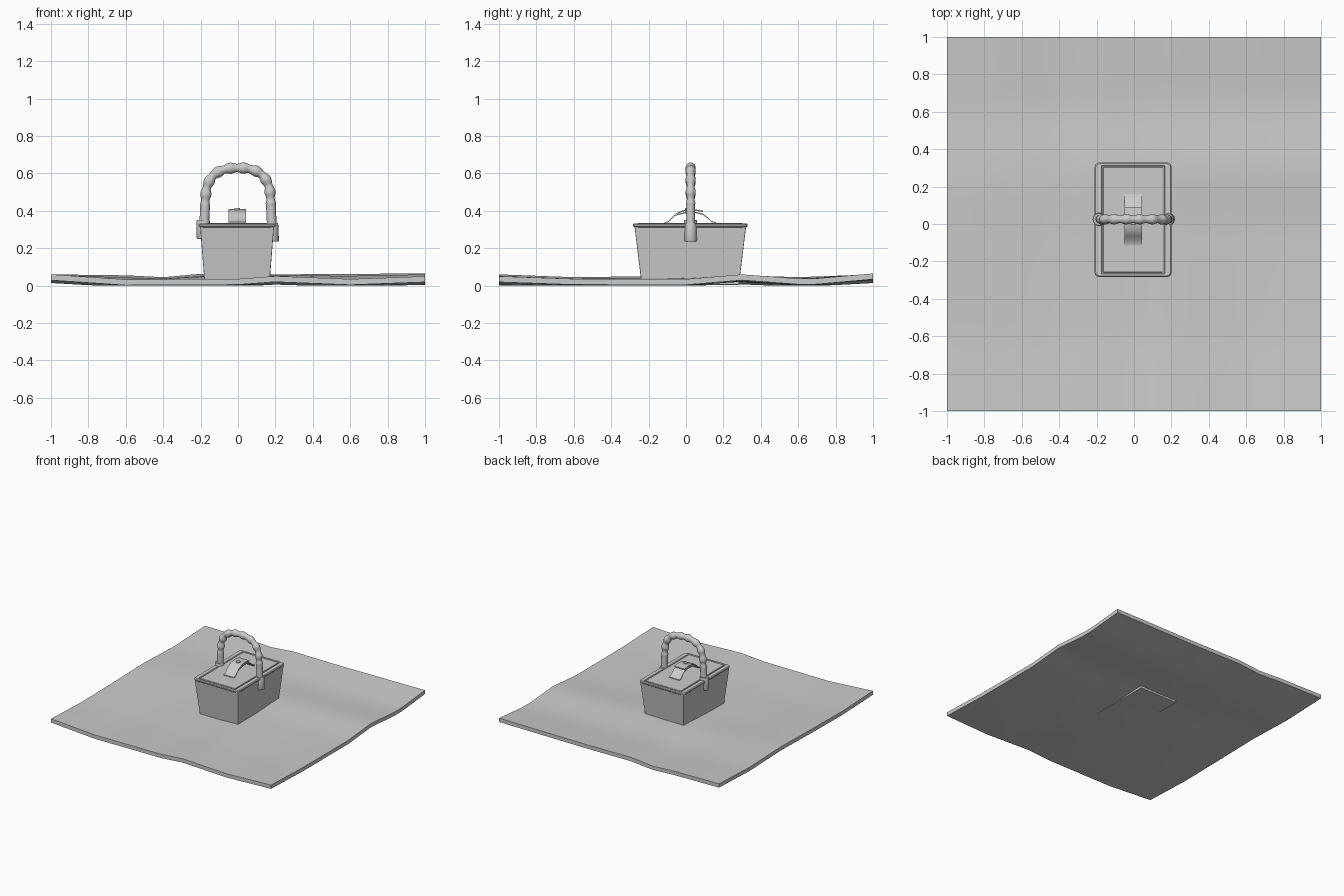
import bpy, bmesh, math
from mathutils import Vector

if "Cube" in bpy.data.objects:
    bpy.data.objects.remove(bpy.data.objects["Cube"])


def make(name, verts, faces, smooth=None, bevel=0):
    me = bpy.data.meshes.new(name)
    bm = bmesh.new()
    vs = [bm.verts.new(v) for v in verts]
    for f in faces:
        bm.faces.new([vs[i] for i in f])
    bmesh.ops.recalc_face_normals(bm, faces=bm.faces)
    bm.to_mesh(me)
    bm.free()
    ob = bpy.data.objects.new(name, me)
    bpy.context.collection.objects.link(ob)
    if bevel:
        m = ob.modifiers.new("Bevel", 'BEVEL')
        m.width, m.segments = bevel, 2
    if smooth:
        bpy.ops.object.select_all(action='DESELECT')
        ob.select_set(True)
        bpy.context.view_layer.objects.active = ob
        bpy.ops.object.shade_smooth_by_angle(angle=math.radians(smooth))
    return ob


def loft(name, rings, **kw):
    n = len(rings[0])
    faces = [(r * n + i, r * n + (i + 1) % n, (r + 1) * n + (i + 1) % n, (r + 1) * n + i)
             for r in range(len(rings) - 1) for i in range(n)]
    faces += [tuple(range(n)), tuple(range((len(rings) - 1) * n, len(rings) * n))]
    return make(name, [v for r in rings for v in r], faces, **kw)


def rect(hx, hy, z, r=0.0, cx=-0.005, cy=0.023):
    """Rectangle outline, with rounded corners if r > 0."""
    pts = []
    for k, (sx, sy) in enumerate([(1, 1), (-1, 1), (-1, -1), (1, -1)]):
        for j in range(4 if r else 1):
            a = math.radians(90 * k + 30 * j)
            pts.append((cx + sx * (hx - r) + r * math.cos(a),
                        cy + sy * (hy - r) + r * math.sin(a), z))
    return pts


# Wavy blanket, blended between four edge profiles
def interp(prof, t):
    for (a, za), (b, zb) in zip(prof, prof[1:]):
        if t <= b:
            return za + (zb - za) * (t - a) / (b - a)
    return prof[-1][1]


front = [(-1, .06), (-.6, .033), (0, .036), (.2, .051), (.6, .035), (1, .05)]
back = [(-1, .06), (-.6, .055), (-.4, .045), (-.2, .063), (.2, .06), (1, .065)]
left = [(-1, .06), (-.6, .045), (-.2, .05), (.2, .058), (.6, .045), (1, .06)]
right = [(-1, .05), (-.6, .036), (0, .035), (.3, .06), (.65, .034), (1, .065)]


def cloth(x, y):
    u, v = (x + 1) / 2, (y + 1) / 2
    ruled_x = (1 - v) * interp(front, x) + v * interp(back, x)
    ruled_y = (1 - u) * interp(left, y) + u * interp(right, y)
    corners = (1 - u) * ((1 - v) * .06 + v * .06) + u * ((1 - v) * .05 + v * .065)
    return ruled_x + ruled_y - corners


N = 20
T = 0.031
pts = [(-1 + 2 * i / N, -1 + 2 * j / N) for j in range(N + 1) for i in range(N + 1)]
S = len(pts)
verts = [(x, y, cloth(x, y)) for x, y in pts]
verts += [(x, y, max(0, cloth(x, y) - T)) for x, y in pts]
faces = []
for j in range(N):
    for i in range(N):
        a = j * (N + 1) + i
        q = (a, a + 1, a + N + 2, a + N + 1)
        faces += [q, tuple(S + k for k in reversed(q))]
rim = [i for i in range(N)] + [j * (N + 1) + N for j in range(N)] \
    + [N * (N + 1) + N - i for i in range(N)] + [(N - j) * (N + 1) for j in range(N)]
for a, b in zip(rim, rim[1:] + rim[:1]):
    faces.append((a, S + a, S + b, b))
make("blanket", verts, faces, smooth=30)

# Tapered basket body
loft("basket_body", [rect(.173, .26, .004), rect(.198, .299, .322)], bevel=.004)

# Rounded rim with a shallow groove around the lid panel
R = .022
loft("basket_rim", [rect(.198, .299, .312, R), rect(.205, .306, .318, R), rect(.205, .306, .327, R),
                    rect(.2, .301, .333, R), rect(.17, .291, .333, .006), rect(.166, .287, .325, .006)],
     smooth=30)
loft("lid_panel", [rect(.16, .281, .32), rect(.16, .281, .334)], bevel=.003)


# Lid straps, ribbons that overlap in the middle
def strap(name, path, hx=.047, cx=-.004, t=.007):
    rings = [[(cx - hx, y, z), (cx + hx, y, z), (cx + hx, y, z + t), (cx - hx, y, z + t)] for y, z in path]
    loft(name, rings, smooth=40)


strap("front_strap", [(-.115, .333), (-.095, .337), (-.065, .368), (-.045, .384), (-.01, .398),
                      (.04, .402), (.09, .394)])
strap("back_strap", [(-.055, .374), (-.01, .385), (.05, .388), (.09, .378), (.115, .36),
                     (.137, .337), (.16, .333)])


# Upright cylinders
def cyl(name, x, y, z0, z1, r, n=16, lean=0):
    rings = [[(x + dx + r * k * math.cos(2 * math.pi * i / n), y + r * k * math.sin(2 * math.pi * i / n), z)
              for i in range(n)] for z, k, dx in
             [(z0, .92, 0), (z0 + .006, 1, 0), (z1 - .006, 1, lean), (z1, .92, lean)]]
    loft(name, rings, smooth=40)


cyl("strap_stud", -.004, .01, .385, .414, .016)
cyl("left_handle_socket", -.186, .025, .25, .352, .035)
cyl("right_handle_socket", .186, .025, .235, .335, .033, lean=-.004)

# Arched handle with a beaded grip
half = [(-.184, .28), (-.178, .38), (-.175, .45), (-.165, .53), (-.13, .59), (-.07, .622)]
ctrl = half + [(0, .629)] + [(-x, z) for x, z in reversed(half)]
ctrl = [Vector((x, .025, z)) for x, z in ctrl]
ext = [2 * ctrl[0] - ctrl[1]] + ctrl + [2 * ctrl[-1] - ctrl[-2]]
path = []
for k in range(len(ctrl) - 1):
    p0, p1, p2, p3 = ext[k:k + 4]
    for s in range(8):
        t = s / 8
        path.append(.5 * (2 * p1 + (p2 - p0) * t + (2 * p0 - 5 * p1 + 4 * p2 - p3) * t * t
                          + (3 * p1 - p0 - 3 * p2 + p3) * t ** 3))
path.append(ctrl[-1])
rings, dist = [], 0
side = Vector((0, 1, 0))
for k, p in enumerate(path):
    tan = (path[min(k + 1, len(path) - 1)] - path[max(k - 1, 0)]).normalized()
    out = side.cross(tan)
    if k:
        dist += (p - path[k - 1]).length
    wave = .004 * math.cos(2 * math.pi * dist / .07) if p.z > .44 else 0
    r = .026 + wave
    rings.append([p + out * r * math.cos(a) + side * r * .92 * math.sin(a)
                  for a in [2 * math.pi * i / 14 for i in range(14)]])
loft("handle", rings, smooth=50)
